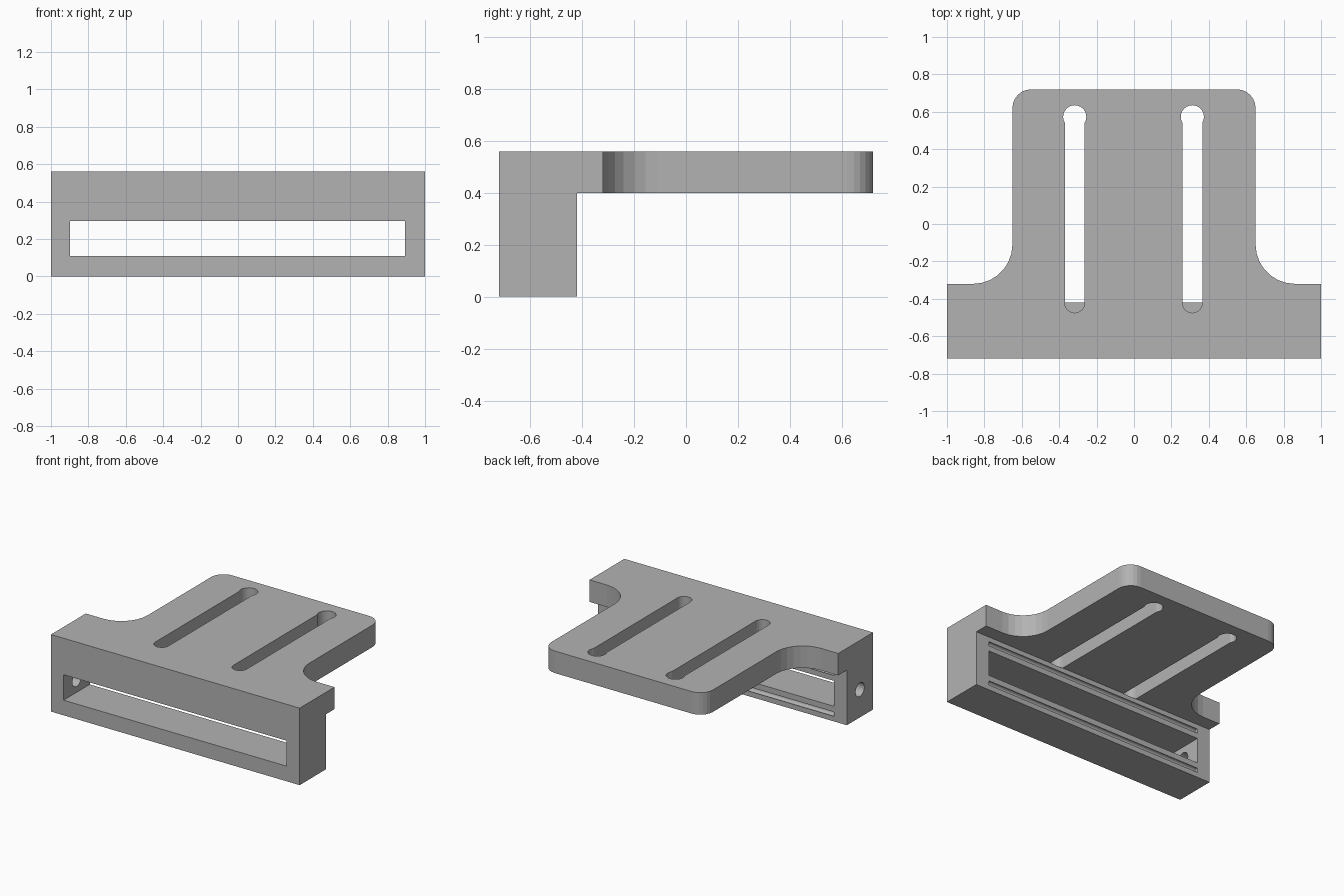
import bpy, bmesh, math
from mathutils import Matrix

old = bpy.data.objects.get("Cube")
if old:
    bpy.data.objects.remove(old)

grey = bpy.data.materials.new("plain grey")
grey.use_nodes = True
COLOR = (0.45, 0.45, 0.45, 1)
grey.diffuse_color = COLOR
grey.node_tree.nodes["Principled BSDF"].inputs["Base Color"].default_value = COLOR

# Turns a prism's local (x, y, z) into world (z, x, y): a side profile run along x
ALONG_X = Matrix(((0, 0, 1, 0), (1, 0, 0, 0), (0, 1, 0, 0), (0, 0, 0, 1)))


def prism(name, outline, low, high, matrix=Matrix()):
    bm = bmesh.new()
    face = bm.faces.new([bm.verts.new((x, y, low)) for x, y in outline])
    top = bmesh.ops.extrude_face_region(bm, geom=[face])["geom"]
    verts = [v for v in top if isinstance(v, bmesh.types.BMVert)]
    bmesh.ops.translate(bm, verts=verts, vec=(0, 0, high - low))
    bmesh.ops.transform(bm, matrix=matrix, verts=bm.verts)
    bmesh.ops.recalc_face_normals(bm, faces=bm.faces)
    mesh = bpy.data.meshes.new(name)
    bm.to_mesh(mesh)
    bm.free()
    mesh.materials.append(grey)
    obj = bpy.data.objects.new(name, mesh)
    bpy.context.collection.objects.link(obj)
    return obj


def arc(cx, cy, r, start, end, steps):
    angles = [math.radians(start + (end - start) * i / steps) for i in range(steps + 1)]
    return [(cx + r * math.cos(a), cy + r * math.sin(a)) for a in angles]


def circle(cx, cy, r, steps=24):
    return arc(cx, cy, r, 0, 360, steps)[:-1]


def rect(x0, y0, x1, y1):
    return [(x0, y0), (x1, y0), (x1, y1), (x0, y1)]


def combine(target, cutter, operation="DIFFERENCE"):
    mod = target.modifiers.new(cutter.name, "BOOLEAN")
    mod.operation = operation
    mod.solver = "EXACT"
    mod.object = cutter
    bpy.context.view_layer.objects.active = target
    bpy.ops.object.modifier_apply(modifier=mod.name)
    bpy.data.objects.remove(cutter)


# Bracket body: L side profile trimmed to the T-shaped plan
profile = [(-0.8, 0), (-0.42, 0), (-0.42, 0.4), (0.8, 0.4), (0.8, 0.56), (-0.8, 0.56)]
bracket = prism("mounting_bracket", profile, -1.1, 1.1, ALONG_X)

fillet = 0.21
half = [(1, -0.72), (1, -0.32)]
half += arc(0.65 + fillet, -0.32 + fillet, fillet, 270, 180, 7)
half += arc(0.55, 0.62, 0.1, 0, 90, 6)
plan = half + [(-x, y) for x, y in reversed(half)]
combine(bracket, prism("plan_trim", plan, -0.1, 0.7), "INTERSECT")

# Keyhole slots in the plate
for cx in (-0.317, 0.312):
    w, r, cy = 0.053, 0.062, 0.573
    tilt = math.degrees(math.acos(w / r))
    slot = arc(cx, -0.422, w, 180, 360, 12) + arc(cx, cy, r, -tilt, 180 + tilt, 16)
    combine(bracket, prism("slot_cutter", slot, 0.398, 0.7))

# Window through the front bar
combine(bracket, prism("window_cutter", rect(-0.8, 0.11, -0.3, 0.295), -0.898, 0.893, ALONG_X))

# Round grooves above and below the window on the back face
for z in (0.053, 0.35):
    groove = circle(-0.43, z, 0.019, 16)
    combine(bracket, prism("groove_cutter", groove, -0.898, 0.893, ALONG_X))

# Cable hole in the right end wall
combine(bracket, prism("hole_cutter", circle(-0.57, 0.202, 0.05), -1.1, -0.8, ALONG_X))
